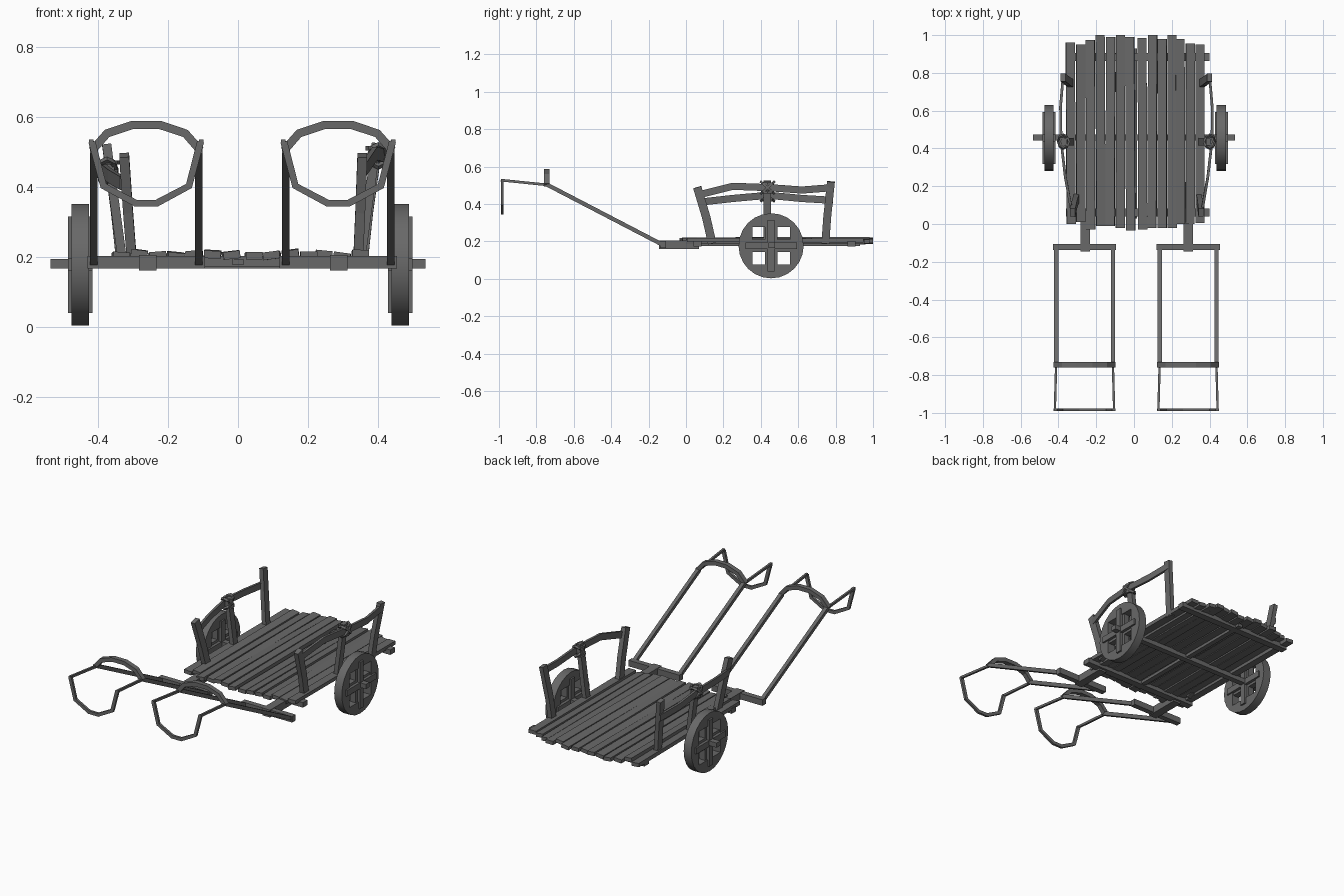
import bpy, bmesh, math, random
from mathutils import Vector

if "Cube" in bpy.data.objects:
    bpy.data.objects.remove(bpy.data.objects["Cube"])

random.seed(4)
wood = bpy.data.materials.new("weathered_grey_wood")
wood.diffuse_color = (0.14, 0.14, 0.14, 1)
wood.use_nodes = True
wood.node_tree.nodes["Principled BSDF"].inputs["Base Color"].default_value = wood.diffuse_color


def finish(name, bm):
    bmesh.ops.recalc_face_normals(bm, faces=bm.faces)
    me = bpy.data.meshes.new(name)
    bm.to_mesh(me)
    bm.free()
    me.materials.append(wood)
    ob = bpy.data.objects.new(name, me)
    bpy.context.collection.objects.link(ob)
    return ob


def sweep(name, pts, w, h, side=(1, 0, 0), closed=False):
    """Rectangular bar along a path; w is measured along side, h across it."""
    bm = bmesh.new()
    pts = [Vector(p) for p in pts]
    n = len(pts)
    rings = []
    for i, p in enumerate(pts):
        nxt = pts[(i + 1) % n] if closed else pts[min(i + 1, n - 1)]
        prv = pts[i - 1] if closed else pts[max(i - 1, 0)]
        t = (nxt - prv).normalized()
        s = Vector(side)
        s = (s - t * s.dot(t)).normalized()
        u = t.cross(s)
        rings.append([bm.verts.new(p + s * a * w / 2 + u * b * h / 2)
                      for a, b in ((-1, -1), (1, -1), (1, 1), (-1, 1))])
    for i in range(n if closed else n - 1):
        a, b = rings[i], rings[(i + 1) % n]
        for k in range(4):
            bm.faces.new((a[k], a[(k + 1) % 4], b[(k + 1) % 4], b[k]))
    if not closed:
        bm.faces.new(rings[0])
        bm.faces.new(rings[-1])
    return finish(name, bm)


# Deck planks, uneven at both ends and slightly twisted
ends = [.96, .95, .975, 1, .99, 1, .99, .985, 1, .98, 1, .98, .955, .95]
starts = [0, .01, -.03, -.01, -.01, -.02, -.035, -.03, -.02, -.02, -.02, 0, 0, .005]
for i, (y1, y0) in enumerate(zip(ends, starts)):
    x = -.335 + i * .0525 + (.012 if i > 6 else 0)
    x -= .01 if i > 10 else 0
    tilt = random.uniform(-.15, .15)
    skew = random.uniform(-.003, .003)
    z = .203 + random.uniform(-.005, .006)
    sweep("deck_plank", [(x - skew, y0, z), (x + skew, y1, z + random.uniform(-.006, .004))],
          .048, .022, (math.cos(tilt), 0, math.sin(tilt)))

# Frame under the deck
sweep("rear_crossbeam", [(-.36, .885, .187), (.40, .885, .187)], .042, .03, (0, 1, 0))
sweep("front_crossbeam", [(-.36, .062, .187), (.40, .062, .187)], .042, .03, (0, 1, 0))
sweep("centre_beam", [(0, .03, .185), (0, .93, .185)], .03, .018)
sweep("axle", [(-.535, .458, .18), (.535, .458, .18)], .034, .028, (0, 1, 0))


# Wheels: round rim with a square opening, crossed by spokes
def wheel(x):
    cy, cz, r, half, seg = .455, .177, .174, .1, 24
    bm = bmesh.new()
    loops = []
    for dx, inner in ((-.025, 0), (.025, 0), (.025, 1), (-.025, 1)):
        loop = []
        for i in range(seg):
            c, s = math.cos(math.tau * i / seg), math.sin(math.tau * i / seg)
            d = half / max(abs(c), abs(s)) if inner else r
            loop.append(bm.verts.new((x + dx, cy + c * d, cz + s * d)))
        loops.append(loop)
    for k in range(4):
        a, b = loops[k], loops[(k + 1) % 4]
        for i in range(seg):
            j = (i + 1) % seg
            bm.faces.new((a[i], a[j], b[j], b[i]))
    rim = finish("wheel_rim", bm)
    bpy.ops.object.select_all(action='DESELECT')
    bpy.context.view_layer.objects.active = rim
    rim.select_set(True)
    bpy.ops.object.shade_smooth_by_angle(angle=math.radians(35))
    for dy, dz in ((0, 1), (1, 0)):
        for name, ln, wide, deep in (("wheel_spoke", .138, .036, .07), ("spoke_backing", .105, .066, .036)):
            sweep(name, [(x, cy - dy * ln, cz - dz * ln), (x, cy + dy * ln, cz + dz * ln)], deep, wide)


wheel(-.45)
wheel(.463)

# Pulling yokes: crossbar, shafts, arch and hanging loop
for cx, bx in ((-.262, -.258), (.286, .288)):
    sweep("yoke_stub", [(bx, -.145, .183), (bx, .07, .183)], .05, .044)
    sweep("yoke_crossbar", [(cx - .168, -.122, .184), (cx + .168, -.122, .184)], .032, .036, (0, 1, 0))
    for s in (-1, 1):
        sweep("yoke_shaft", [(cx + s * .15, -.12, .18), (cx + s * .15, -.745, .505)], .022, .022)
        sweep("yoke_tip", [(cx + s * .15, -.735, .502), (cx + s * .157, -.99, .528)], .012, .014)
    arch = [(-.155, .503), (-.112, .552), (-.04, .576), (.04, .576), (.112, .552), (.155, .503)]
    sweep("yoke_arch", [(cx + a, -.745, z) for a, z in arch], .028, .024, (0, 1, 0))
    loop = [(-.155, .528), (-.122, .402), (-.03, .353), (.03, .353), (.122, .402), (.155, .528)]
    sweep("yoke_loop", [(cx + a, -.983, z) for a, z in loop], .014, .02, (0, 1, 0))

# Side rails: leaning posts, bowed rail and lashing at the middle post
sides = [
    # side, front post x, rear post x, middle post x, middle top, rail heights
    (-1, (.303, .325), (.335, .375), (.33, .368), .47, (.41, .43, .447, .43, .42)),
    (1, (.343, .355), (.358, .400), (.35, .395), .525, (.45, .495, .488, .475, .488)),
]
for s, f, r, m, top, hz in sides:
    sweep("front_post", [(s * f[0], .14, .19), (s * (f[0] + f[1]) / 2, .108, .33), (s * f[1], .06, .49)],
          .028, .045)
    sweep("rear_post", [(s * r[0], .745, .19), (s * (r[0] + .015), .755, .33), (s * r[1], .775, .52)],
          .026, .042)
    sweep("middle_post", [(s * m[0], .435, .19), (s * m[1], .435, top)], .026, .04)
    rx = (f[1] + .005, m[1] - .004, m[1] + .018, r[1] + .014, r[1])
    ry = (.07, .25, .44, .62, .785)
    sweep("side_rail", [(s * a, y, z) for a, y, z in zip(rx, ry, hz)], .014, .038)
    # Rope wraps crossing over the joint
    for k in (-1, 1):
        ring = []
        for i in range(8):
            a = math.tau * i / 8
            ring.append((s * (m[1] + .006 + .026 * math.cos(a)),
                         .436 + .034 * math.sin(a), hz[2] + k * .03 * math.sin(a)))
        sweep("rope_wrap", ring, .013, .013, (0, -k * .66, .75), closed=True)
    for dz in (-.026, .022):
        ring = [(s * (m[1] + .025 * math.cos(math.tau * i / 8)),
                 .436 + .028 * math.sin(math.tau * i / 8), hz[2] + dz) for i in range(8)]
        sweep("rope_band", ring, .012, .012, (0, 0, 1), closed=True)
